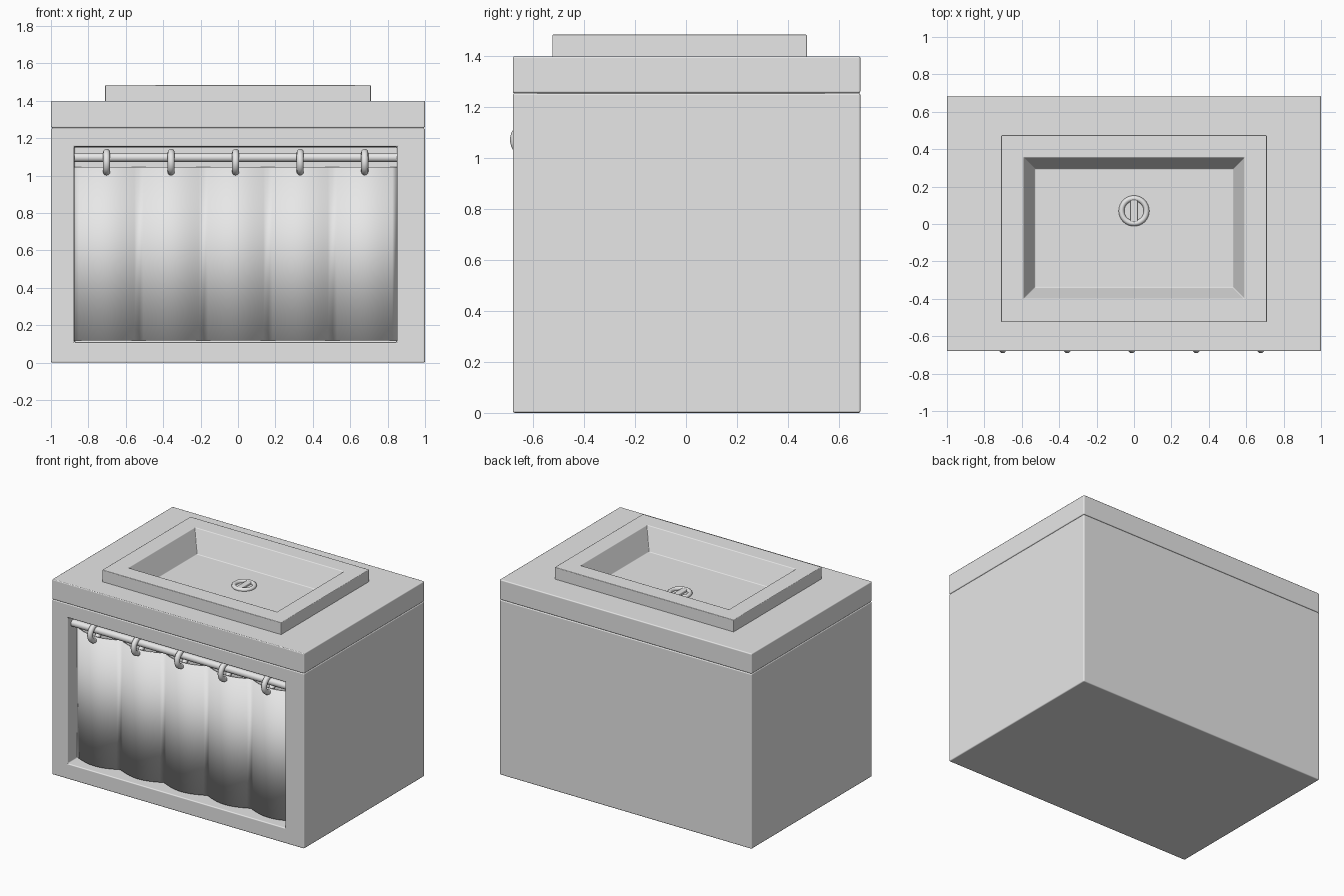
import bpy
import bmesh
import math
from mathutils import Vector

cube = bpy.data.objects.get("Cube")
if cube:
    bpy.data.objects.remove(cube, do_unlink=True)

# One plain grey for everything
grey = bpy.data.materials.new("plain grey")
grey.use_nodes = True
grey.diffuse_color = (0.8, 0.8, 0.8, 1)
grey.node_tree.nodes["Principled BSDF"].inputs["Base Color"].default_value = (0.8, 0.8, 0.8, 1)


def finish(obj, name, bevel=0):
    obj.name = name
    obj.data.materials.clear()
    obj.data.materials.append(grey)
    bpy.ops.object.select_all(action='DESELECT')
    obj.select_set(True)
    bpy.context.view_layer.objects.active = obj
    bpy.ops.object.shade_smooth_by_angle(angle=math.radians(40))
    if bevel:
        mod = obj.modifiers.new("soft edges", 'BEVEL')
        mod.width = bevel
        mod.segments = 2
        mod.harden_normals = True
    return obj


def from_bmesh(bm, name, bevel=0):
    mesh = bpy.data.meshes.new(name)
    bm.to_mesh(mesh)
    bm.free()
    obj = bpy.data.objects.new(name, mesh)
    bpy.context.collection.objects.link(obj)
    return finish(obj, name, bevel)


def box(low, high):
    bm = bmesh.new()
    bmesh.ops.create_cube(bm, size=1)
    low, high = Vector(low), Vector(high)
    for v in bm.verts:
        v.co = Vector([high[i] if v.co[i] > 0 else low[i] for i in range(3)])
    bm.normal_update()
    return bm


def pocket(bm, normal, rings):
    """Inset the face along normal; each ring is the (low, high) corners of a new loop."""
    face = max(bm.faces, key=lambda f: f.normal.dot(Vector(normal)))
    for low, high in rings:
        bmesh.ops.inset_region(bm, faces=[face], thickness=0.01)
        mid = face.calc_center_median()
        for v in face.verts:
            v.co = Vector([high[i] if v.co[i] > mid[i] else low[i] for i in range(3)])
    bm.normal_update()


# Cabinet with a shallow recess in the front
FRONT, WALL = -0.68, -0.56
LEFT, RIGHT = -0.875, 0.85
cabinet = box((-1, FRONT, 0), (1, 0.685, 1.255))
pocket(cabinet, (0, -1, 0), [((LEFT, y, 0.11), (RIGHT, y, 1.155)) for y in (FRONT, WALL)])
from_bmesh(cabinet, "cabinet", 0.008)

# Countertop, cut out for the bowl
counter = box((-1, FRONT, 1.255), (1, 0.685, 1.4))
pocket(counter, (0, 0, 1), [((-0.62, -0.43, z), (0.62, 0.385, z)) for z in (1.4, 1.3)])
from_bmesh(counter, "countertop", 0.008)

# Basin with sloping inner walls
basin = box((-0.71, -0.525, 1.4), (0.71, 0.475, 1.485))
pocket(basin, (0, 0, 1), [((-0.59, -0.4, 1.485), (0.59, 0.355, 1.485)),
                          ((-0.53, -0.34, 1.33), (0.53, 0.295, 1.33))])
bottom = min(basin.faces, key=lambda f: f.normal.z)
bmesh.ops.delete(basin, geom=[bottom], context='FACES_ONLY')
from_bmesh(basin, "basin", 0.005)

# Drain: rounded rim with a bar across it
bpy.ops.mesh.primitive_torus_add(location=(0, 0.07, 1.335), major_radius=0.067,
                                 minor_radius=0.015, major_segments=40, minor_segments=10)
finish(bpy.context.object, "drain_rim")
from_bmesh(box((-0.02, 0.008, 1.325), (0.02, 0.132, 1.347)), "drain_bar", 0.006)

# Curtain of five rounded folds
FOLDS, STEPS = 5, 14
width = (RIGHT - LEFT) / FOLDS
bm = bmesh.new()
previous = None
for i in range(FOLDS * STEPS + 1):
    x = LEFT + width * i / STEPS
    y = -0.575 - 0.05 * math.sin(math.pi * (i % STEPS) / STEPS)
    pair = [bm.verts.new((x, y, z)) for z in (0.118, 1.045)]
    if previous:
        bm.faces.new((previous[0], pair[0], pair[1], previous[1]))
    previous = pair
curtain = from_bmesh(bm, "curtain")
solid = curtain.modifiers.new("cloth thickness", 'SOLIDIFY')
solid.thickness = 0.01

# Rod
bpy.ops.mesh.primitive_cylinder_add(vertices=24, radius=0.024, depth=RIGHT - LEFT,
                                    location=((LEFT + RIGHT) / 2, -0.62, 1.097),
                                    rotation=(0, math.pi / 2, 0))
finish(bpy.context.object, "curtain_rod")

# One ring at the middle of each fold
for i in range(FOLDS):
    bpy.ops.mesh.primitive_torus_add(location=(LEFT + width * (i + 0.5), -0.62, 1.072),
                                     rotation=(0, math.pi / 2, 0), major_radius=0.052,
                                     minor_radius=0.019, major_segments=32, minor_segments=12)
    finish(bpy.context.object, f"curtain_ring_{i + 1}")
